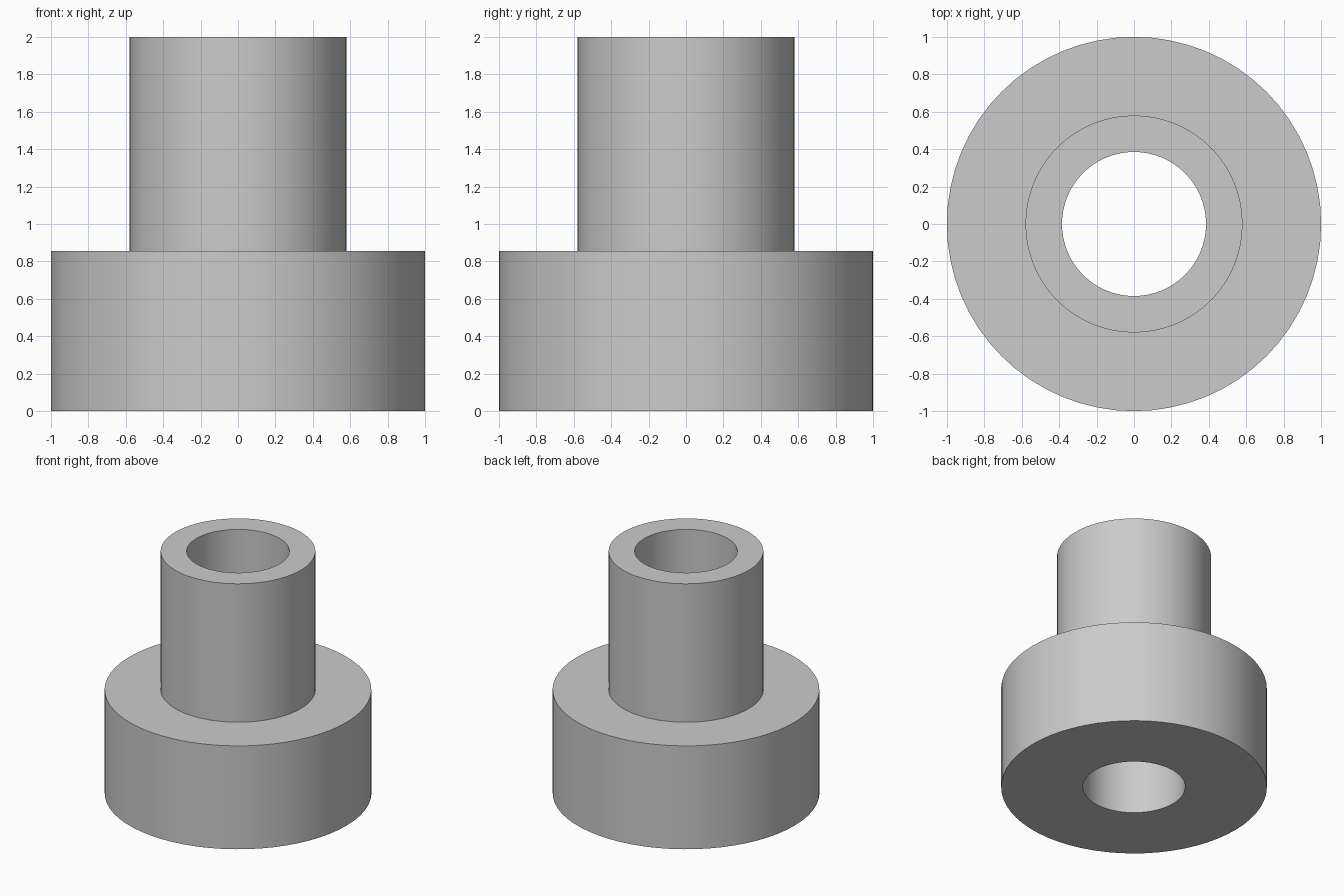
import bpy, bmesh, math

cube = bpy.data.objects.get("Cube")
if cube:
    bpy.data.objects.remove(cube, do_unlink=True)

# Single grey finish
grey = bpy.data.materials.new("plain_grey")
grey.use_nodes = True
colour = (0.6, 0.6, 0.6, 1)
grey.diffuse_color = colour
grey.node_tree.nodes["Principled BSDF"].inputs["Base Color"].default_value = colour

SIDES = 64
BORE, NECK, FLANGE = 0.385, 0.58, 1.0
STEP, HEIGHT = 0.855, 2.0

# Closed cross-section of the stepped bushing: radius, height
profile = [(BORE, 0), (FLANGE, 0), (FLANGE, STEP),
           (NECK, STEP), (NECK, HEIGHT), (BORE, HEIGHT)]

# Revolve the section around the vertical axis
bm = bmesh.new()
verts = [bm.verts.new((r, 0, z)) for r, z in profile]
edges = [bm.edges.new((a, b)) for a, b in zip(verts, verts[1:] + verts[:1])]
bmesh.ops.spin(bm, geom=verts + edges, cent=(0, 0, 0), axis=(0, 0, 1),
               angle=math.tau, steps=SIDES, use_duplicate=False)
bmesh.ops.remove_doubles(bm, verts=bm.verts, dist=0.0001)
bmesh.ops.recalc_face_normals(bm, faces=bm.faces)

mesh = bpy.data.meshes.new("stepped_bushing")
bm.to_mesh(mesh)
bm.free()
mesh.materials.append(grey)
bushing = bpy.data.objects.new("stepped_bushing", mesh)
bpy.context.collection.objects.link(bushing)

# Smooth walls, sharp rims
bpy.ops.object.select_all(action="DESELECT")
bushing.select_set(True)
bpy.context.view_layer.objects.active = bushing
bpy.ops.object.shade_smooth_by_angle(angle=math.radians(30))
